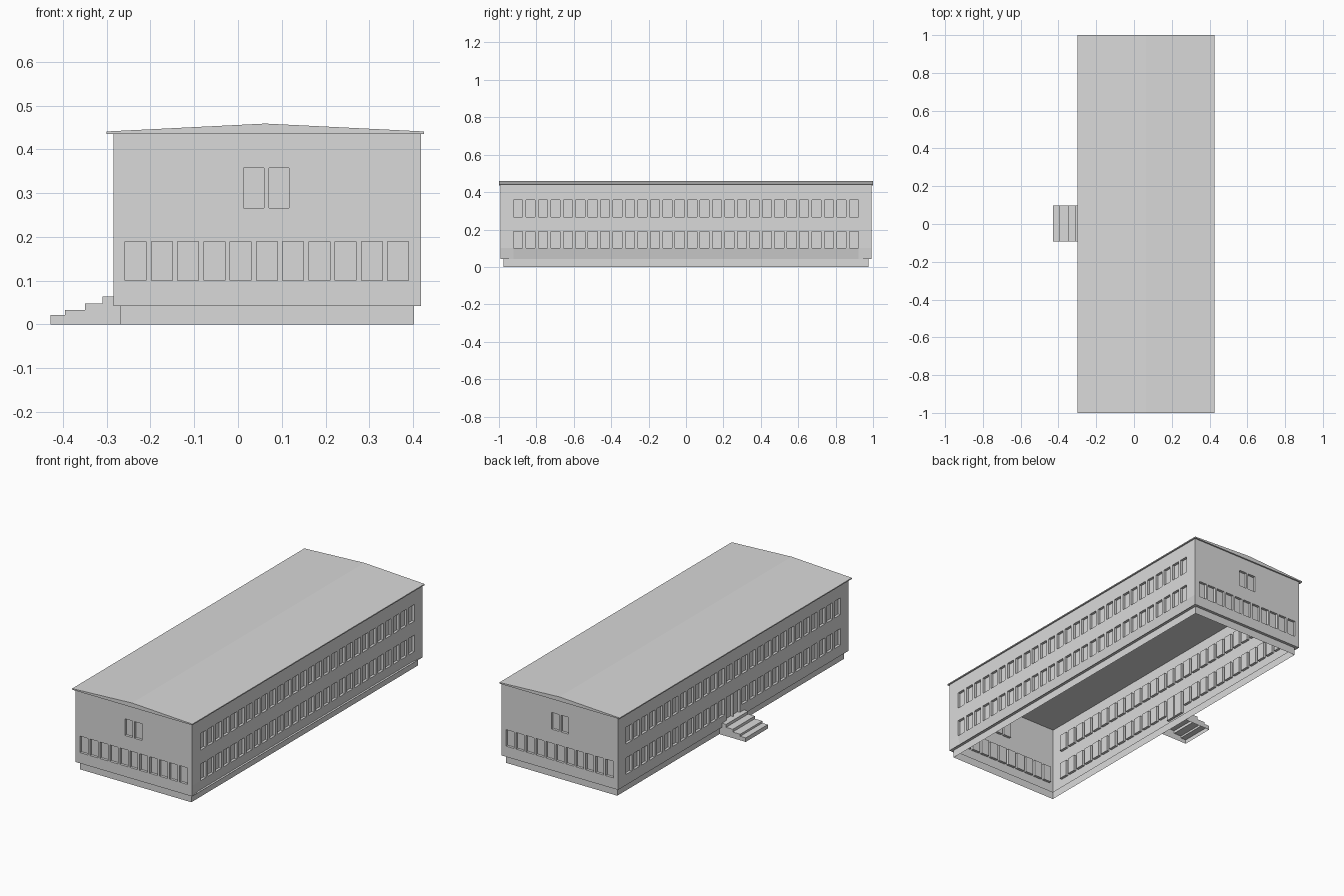
import bpy, bmesh
from mathutils import Vector

cube = bpy.data.objects.get("Cube")
if cube:
    bpy.data.objects.remove(cube)

grey = bpy.data.materials.new("plain_grey")
grey.use_nodes = True
GREY = (0.7, 0.7, 0.7, 1)
grey.diffuse_color = GREY
for node in grey.node_tree.nodes:
    if node.type == "BSDF_PRINCIPLED":
        node.inputs["Base Color"].default_value = GREY

X0, X1, Y0, Y1 = -0.285, 0.418, -0.992, 0.992   # wall outline
SILL, EAVE = 0.042, 0.437                       # wall bottom and top
LOW, HIGH = (0.1, 0.19), (0.266, 0.357)         # window rows
DEPTH = 0.014


def finish(bm, name):
    mesh = bpy.data.meshes.new(name)
    bm.to_mesh(mesh)
    bm.free()
    mesh.materials.append(grey)
    obj = bpy.data.objects.new(name, mesh)
    bpy.context.collection.objects.link(obj)
    return obj


def row(start, end, count, gap, band):
    """Evenly spaced openings as (u0, u1, v0, v1)."""
    pitch = (end - start + gap) / count
    return [(start + i * pitch, start + (i + 1) * pitch - gap, *band) for i in range(count)]


def wall(name, origin, along, inward, length, holes, lean=0):
    """Grid wall whose opening cells are pushed in to make recessed panes."""
    us = sorted({round(u, 4) for h in holes for u in h[:2]} | {0, length})
    vs = sorted({v for h in holes for v in h[2:]} | {SILL, EAVE})
    origin, along, inward = Vector(origin), Vector(along), Vector(inward)
    bm = bmesh.new()
    grid = [[bm.verts.new(origin + along * u + Vector((0, 0, v))) for v in vs] for u in us]
    panes = {}
    for i in range(len(us) - 1):
        for j in range(len(vs) - 1):
            face = bm.faces.new((grid[i][j], grid[i + 1][j], grid[i + 1][j + 1], grid[i][j + 1]))
            u, v = (us[i] + us[i + 1]) / 2, (vs[j] + vs[j + 1]) / 2
            for k, h in enumerate(holes):
                if h[0] < u < h[1] and h[2] < v < h[3]:
                    panes.setdefault(k, []).append(face)
    # each opening is one recess, even where it spans several cells
    for faces in panes.values():
        result = bmesh.ops.extrude_face_region(bm, geom=faces)
        moved = [g for g in result["geom"] if isinstance(g, bmesh.types.BMVert)]
        bmesh.ops.translate(bm, verts=moved, vec=inward * DEPTH)
        bmesh.ops.delete(bm, geom=[f for f in faces if f.is_valid], context="FACES")
    # foot of the wall tucks in between its corners
    for column in grid[1:-1]:
        column[0].co += inward * lean
    finish(bm, name)


def extrude_profile(name, points, y0, y1, open_bottom=False):
    """Extrude an x-z outline along y."""
    bm = bmesh.new()
    a = [bm.verts.new((x, y0, z)) for x, z in points]
    b = [bm.verts.new((x, y1, z)) for x, z in points]
    bm.faces.new(a)
    bm.faces.new(b[::-1])
    n = len(points)
    for i in range(n - 1 if open_bottom else n):
        k = (i + 1) % n
        bm.faces.new((a[i], b[i], b[k], a[k]))
    bmesh.ops.recalc_face_normals(bm, faces=bm.faces)
    return finish(bm, name)


# End walls: a long lower row and a pair of upper windows
width, length = X1 - X0, Y1 - Y0
end_low = row(-0.258 - X0, 0.39 - X0, 11, 0.012, LOW)
end_high = row(0.013 - X0, 0.117 - X0, 2, 0.011, HIGH)
mirrored = [(width - h[1], width - h[0], h[2], h[3]) for h in end_low + end_high]
wall("front_wall", (X0, Y0, 0), (1, 0, 0), (0, 1, 0), width, end_low + end_high)
wall("back_wall", (X1, Y1, 0), (-1, 0, 0), (0, -1, 0), width, mirrored)

# Long walls: two full rows, with a doorway on the entrance side
long_low = row(0.07, length - 0.07, 28, 0.018, LOW)
long_high = row(0.07, length - 0.07, 28, 0.018, HIGH)
wall("left_wall", (X1, Y0, 0), (0, 1, 0), (-1, 0, 0), length, long_low + long_high, 0.012)
mid = length / 2
door = [(mid - 0.058, mid - 0.003, 0.064, LOW[1]), (mid + 0.003, mid + 0.058, 0.064, LOW[1])]
beside = [h for h in long_low if h[1] < mid - 0.06 or h[0] > mid + 0.06]
wall("entrance_wall", (X0, Y1, 0), (0, -1, 0), (1, 0, 0), length, beside + long_high + door)

# Plinth: open ring below the walls with a narrow ledge at its top
bm = bmesh.new()
INSET = 0.016
rings = []
for inset, z in ((INSET, 0), (INSET, SILL), (0, SILL)):
    x0, x1, y0, y1 = X0 + inset, X1 - inset, Y0 + inset, Y1 - inset
    rings.append([bm.verts.new((x, y, z)) for x, y in ((x0, y0), (x1, y0), (x1, y1), (x0, y1))])
for lower, upper in zip(rings, rings[1:]):
    for i in range(4):
        k = (i + 1) % 4
        bm.faces.new((lower[i], lower[k], upper[k], upper[i]))
finish(bm, "plinth")

# Ceiling closing the shell
bm = bmesh.new()
bm.faces.new([bm.verts.new((x, y, 0.425)) for x, y in ((X0, Y0), (X0, Y1), (X1, Y1), (X1, Y0))])
finish(bm, "ceiling")

# Shallow gabled roof slab
extrude_profile("roof", [(-0.3, 0.435), (0.425, 0.435), (0.425, 0.441),
                         (0.0625, 0.459), (-0.3, 0.441)], -1, 1)

# Entrance steps, hollow underneath
steps = [(-0.428, 0)]
for left, right, z in ((-0.428, -0.395, 0.022), (-0.395, -0.35, 0.033),
                       (-0.35, -0.31, 0.048), (-0.31, X0, 0.064)):
    steps += [(left, z), (right, z)]
steps += [(X0, SILL), (X0 + INSET, SILL), (X0 + INSET, 0)]
extrude_profile("entrance_steps", steps, -0.093, 0.097, open_bottom=True)
